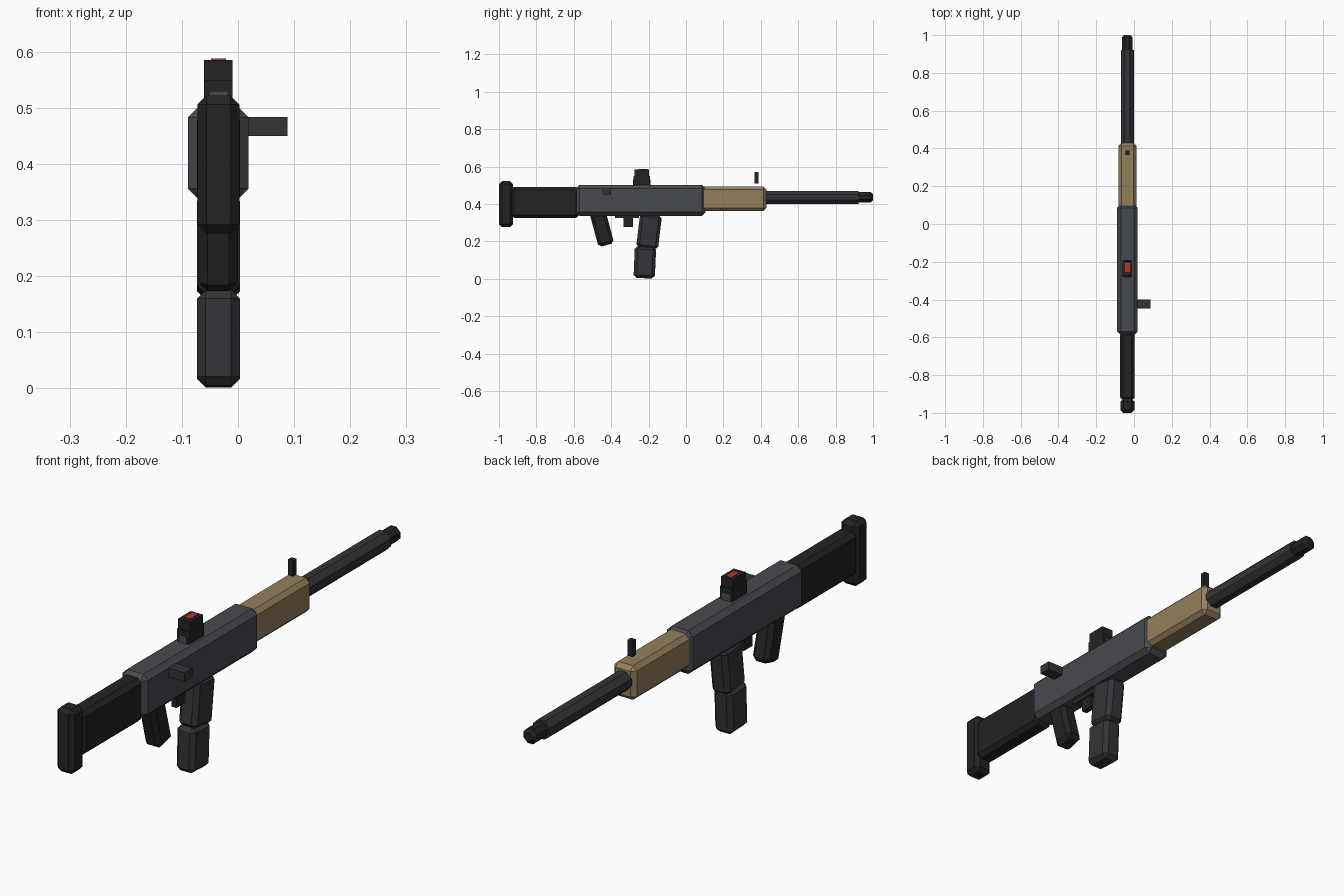
import bpy, math

if "Cube" in bpy.data.objects:
    bpy.data.objects.remove(bpy.data.objects["Cube"])

CX = -0.035  # centre line of the rifle


def material(name, rgb):
    m = bpy.data.materials.new(name)
    m.diffuse_color = (*rgb, 1)
    m.use_nodes = True
    m.node_tree.nodes["Principled BSDF"].inputs["Base Color"].default_value = m.diffuse_color
    return m


STEEL = material("steel", (0.065, 0.068, 0.08))
DARK = material("dark_polymer", (0.017, 0.017, 0.018))
GUN = material("gunmetal", (0.033, 0.034, 0.038))
TAN = material("tan", (0.30, 0.21, 0.11))
RED = material("red", (0.45, 0.04, 0.025))


def finish(ob, name, mat, bevel):
    ob.name = name
    ob.data.materials.append(mat)
    if bevel:
        b = ob.modifiers.new("bevel", 'BEVEL')
        b.width, b.segments = bevel, 1
        b.limit_method = 'ANGLE'
        b.angle_limit = math.radians(60)
    return ob


def box(name, y, z, width, mat, bevel=0.0, x=CX, tilt=0.0):
    """Chamfered box spanning y and z ranges, tilted in the side view."""
    bpy.ops.mesh.primitive_cube_add(size=1, location=(x, sum(y) / 2, sum(z) / 2))
    ob = bpy.context.object
    ob.scale = (width, y[1] - y[0], z[1] - z[0])
    bpy.ops.object.transform_apply(location=False, rotation=False, scale=True)
    ob.rotation_euler.x = math.radians(tilt)
    return finish(ob, name, mat, bevel)


def tube(name, y, z, radius, mat, bevel=0.0):
    """Eight-sided rod along y with flats facing up and sideways."""
    bpy.ops.mesh.primitive_cylinder_add(vertices=8, radius=radius / math.cos(math.pi / 8),
                                        depth=y[1] - y[0])
    ob = bpy.context.object
    ob.rotation_euler.z = math.pi / 8
    bpy.ops.object.transform_apply()
    ob.rotation_euler.x = math.pi / 2
    ob.location = (CX, sum(y) / 2, z)
    return finish(ob, name, mat, bevel)


# Main body
box("receiver", (-0.588, 0.105), (0.337, 0.502), 0.108, STEEL, 0.019)
box("handguard", (0.06, 0.43), (0.363, 0.493), 0.095, TAN, 0.016)
tube("barrel", (0.40, 0.922), 0.435, 0.035, GUN)
tube("muzzle", (0.90, 1.0), 0.435, 0.028, DARK, 0.012)

# Stock
box("stock", (-0.935, -0.572), (0.325, 0.492), 0.077, DARK, 0.016)
box("butt_plate", (-1.0, -0.925), (0.276, 0.522), 0.075, DARK, 0.016)

# Grip and trigger
box("grip", (-0.493, -0.407), (0.177, 0.365), 0.07, DARK, 0.016, tilt=15)
box("trigger_guard", (-0.38, -0.25), (0.325, 0.345), 0.04, GUN)
box("trigger", (-0.335, -0.283), (0.277, 0.335), 0.022, DARK)

# Two-part curved magazine
box("magazine_upper", (-0.256, -0.139), (0.162, 0.345), 0.077, GUN, 0.016, tilt=-7)
box("magazine_lower", (-0.277, -0.163), (0.003, 0.174), 0.077, GUN, 0.016, tilt=-2.5)

# Sights
box("sight_body", (-0.28, -0.192), (0.495, 0.55), 0.051, DARK)
box("sight_hood", (-0.275, -0.198), (0.545, 0.585), 0.051, DARK)
box("sight_mount", (-0.284, -0.19), (0.495, 0.53), 0.034, STEEL)
box("sight_dot", (-0.254, -0.206), (0.565, 0.588), 0.027, RED)
box("front_sight", (0.366, 0.388), (0.51, 0.57), 0.022, DARK)

# Charging handle on the right
box("charging_handle", (-0.447, -0.40), (0.45, 0.484), 0.083, GUN, x=0.0465)
